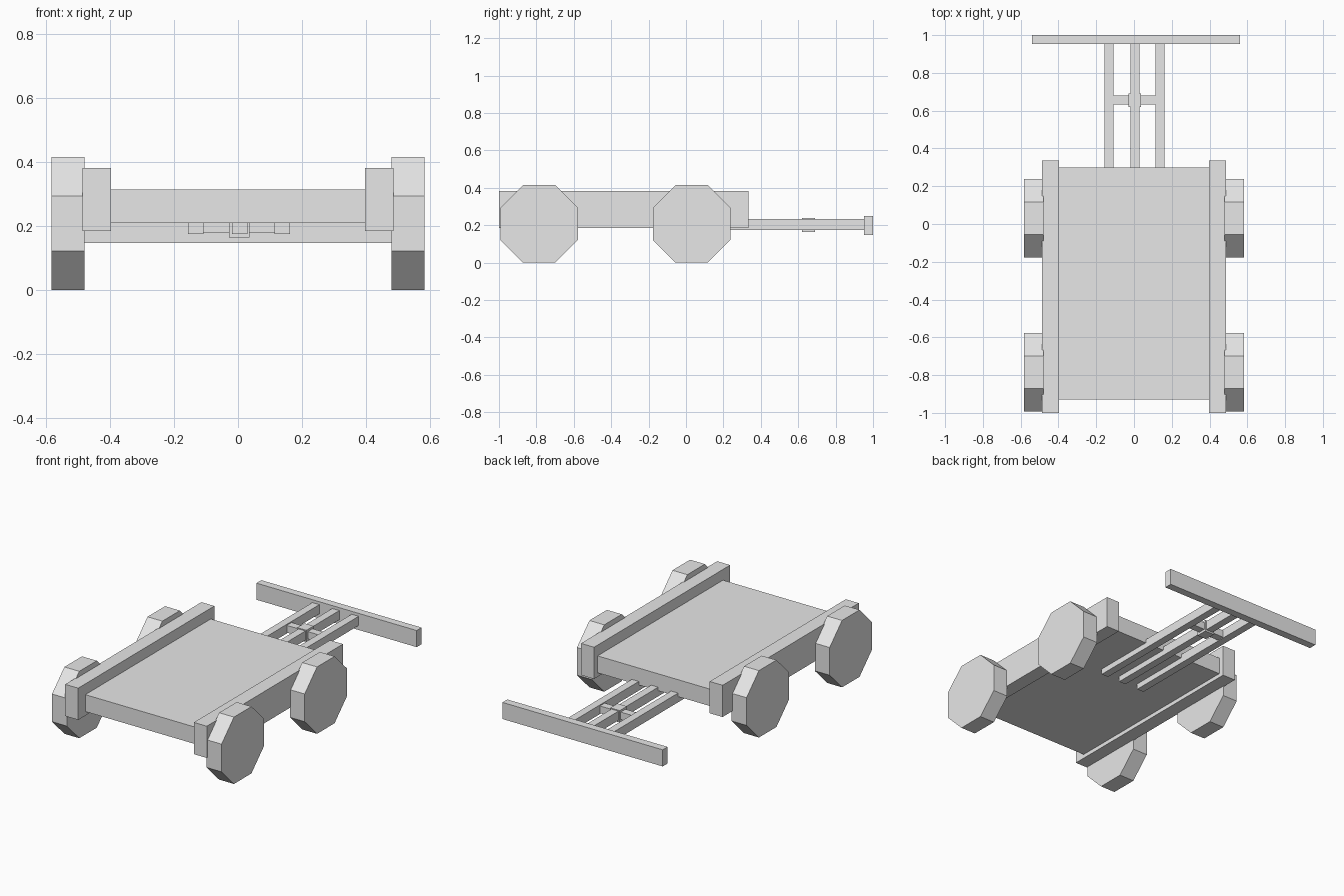
import bpy
import math

cube = bpy.data.objects.get("Cube")
if cube:
    bpy.data.objects.remove(cube, do_unlink=True)

# One plain grey for the whole cart
grey = bpy.data.materials.new("light_grey")
grey.use_nodes = True
grey.diffuse_color = (0.8, 0.8, 0.8, 1)
grey.node_tree.nodes["Principled BSDF"].inputs["Base Color"].default_value = (0.8, 0.8, 0.8, 1)


def finish(name):
    obj = bpy.context.object
    obj.name = name
    obj.data.materials.append(grey)
    return obj


def box(name, xs, ys, zs):
    """Block spanning the given ranges."""
    spans = (xs, ys, zs)
    bpy.ops.mesh.primitive_cube_add(size=1, location=[(a + b) / 2 for a, b in spans])
    obj = finish(name)
    obj.scale = [b - a for a, b in spans]
    bpy.ops.object.transform_apply(location=False, rotation=False, scale=True)
    return obj


def wheel(name, x, y):
    """Eight-sided wheel standing on a flat side."""
    apothem = 0.2075
    bpy.ops.mesh.primitive_cylinder_add(
        vertices=8, radius=apothem / math.cos(math.pi / 8), depth=0.102,
        location=(x, y, apothem))
    obj = finish(name)
    for v in obj.data.vertices:
        # turn half a side, then lay the axis along x
        px, py, pz = v.co
        c, s = math.cos(math.pi / 8), math.sin(math.pi / 8)
        v.co = (pz, px * c - py * s, px * s + py * c)
    return obj


# Cart bed
box("bed", (-0.41, 0.41), (-0.93, 0.30), (0.21, 0.315))

# Side rails and wheels
for side, s in (("left", 1), ("right", -1)):
    box(side + "_rail", sorted((s * 0.397, s * 0.486)), (-1.0, 0.335), (0.185, 0.382))
    wheel("front_" + side + "_wheel", s * 0.531, -0.785)
    wheel("rear_" + side + "_wheel", s * 0.531, 0.03)

# Pull handle: three shafts, a rung with a collar, and the grip
for name, x in (("right", -0.132), ("middle", 0.005), ("left", 0.138)):
    box(name + "_shaft", (x - 0.024, x + 0.024), (-0.10, 0.96), (0.175, 0.232))
box("rung", (-0.12, 0.13), (0.633, 0.68), (0.18, 0.225))
box("rung_collar", (-0.028, 0.036), (0.62, 0.69), (0.164, 0.238))
box("handle_grip", (-0.54, 0.56), (0.952, 1.0), (0.147, 0.25))
